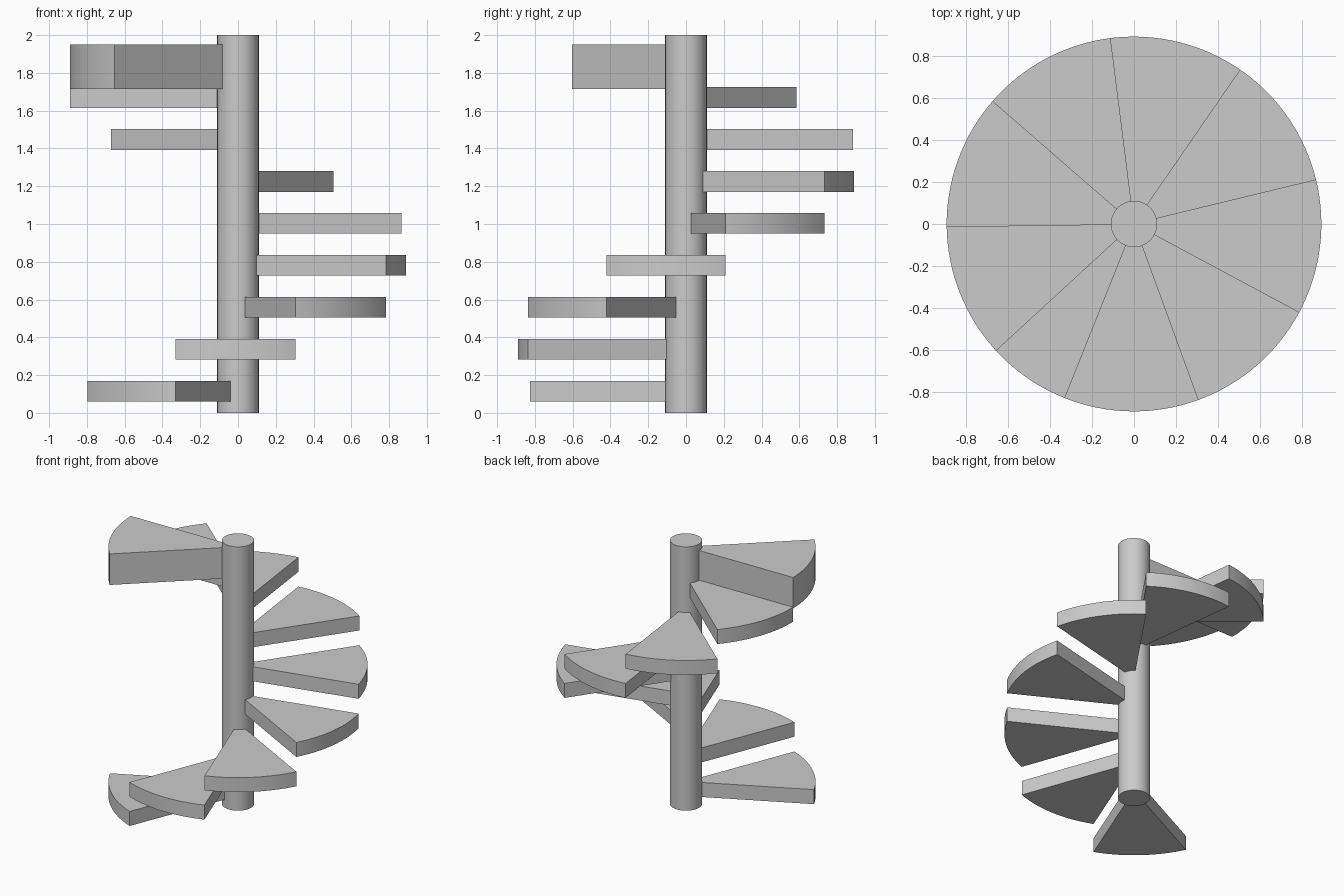
import bpy, bmesh
from math import radians, cos, sin

if "Cube" in bpy.data.objects:
    bpy.data.objects.remove(bpy.data.objects["Cube"])

COLUMN_R, OUTER_R = 0.11, 0.89
STEPS, TURN, START = 9, 41.8, 206.4   # degrees
RISE, FIRST_Z, THICK = 0.2221, 0.06, 0.11


def smooth(obj):
    bpy.ops.object.select_all(action='DESELECT')
    obj.select_set(True)
    bpy.context.view_layer.objects.active = obj
    bpy.ops.object.shade_smooth_by_angle(angle=radians(30))


def wedge(name, a0, a1, z0, z1, segs=16):
    """Ring sector hugging the column, extruded from z0 to z1."""
    angles = [radians(a0 + (a1 - a0) * i / segs) for i in range(segs + 1)]
    outline = [(OUTER_R * cos(a), OUTER_R * sin(a), z0) for a in angles]
    outline += [(COLUMN_R * 0.99 * cos(a), COLUMN_R * 0.99 * sin(a), z0)
                for a in reversed(angles)]
    bm = bmesh.new()
    face = bm.faces.new([bm.verts.new(p) for p in outline])
    top = bmesh.ops.extrude_face_region(bm, geom=[face], use_keep_orig=True)
    moved = [v for v in top['geom'] if isinstance(v, bmesh.types.BMVert)]
    bmesh.ops.translate(bm, verts=moved, vec=(0, 0, z1 - z0))
    bmesh.ops.recalc_face_normals(bm, faces=bm.faces)
    mesh = bpy.data.meshes.new(name)
    bm.to_mesh(mesh)
    bm.free()
    obj = bpy.data.objects.new(name, mesh)
    bpy.context.collection.objects.link(obj)
    smooth(obj)


# Central column
bpy.ops.mesh.primitive_cylinder_add(vertices=64, radius=COLUMN_R, depth=2,
                                    location=(0, 0, 1))
column = bpy.context.object
column.name = "central_column"
smooth(column)

# Winding treads, the last one being the thicker top landing
for i in range(STEPS):
    a = START + i * TURN
    z = FIRST_Z + i * RISE
    if i < STEPS - 1:
        wedge(f"tread_{i + 1}", a, a + TURN, z, z + THICK)
    else:
        wedge("top_landing", a, a + TURN, 1.715, 1.95)
